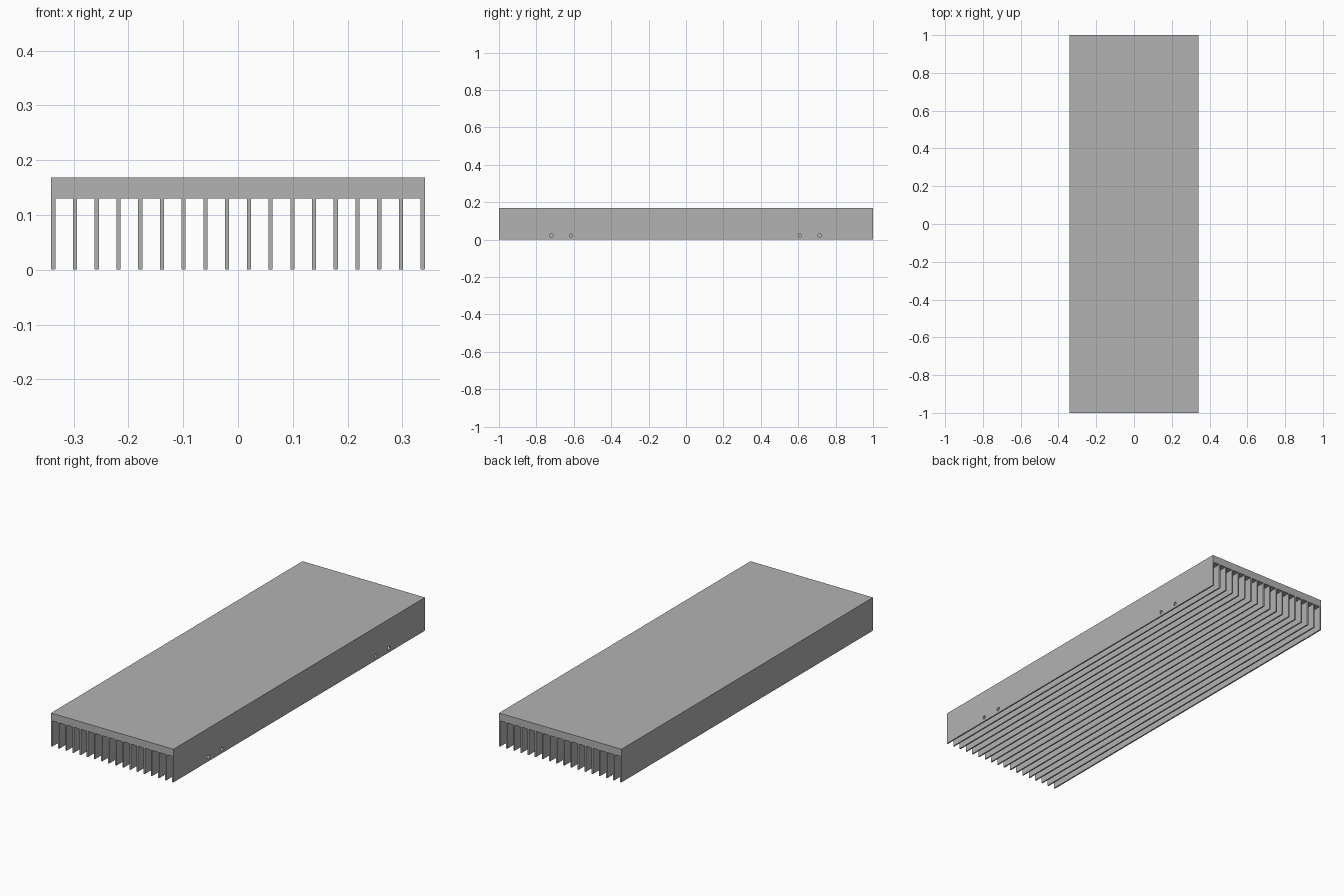
import bpy, bmesh, math
from mathutils import Matrix

cube = bpy.data.objects.get("Cube")
if cube:
    bpy.data.objects.remove(cube, do_unlink=True)

HALF_W, LENGTH, TOP, ROOT = 0.341, 2.0, 0.168, 0.13
FINS, FIN_T, EASE = 18, 0.0075, 0.0012
PITCH = (2 * HALF_W - FIN_T) / (FINS - 1)

# Bare aluminium
metal = bpy.data.materials.new("Grey metal")
metal.use_nodes = True
grey = (0.45, 0.45, 0.45, 1)
metal.diffuse_color = grey
metal.node_tree.nodes["Principled BSDF"].inputs["Base Color"].default_value = grey


def make_object(name, bm):
    bmesh.ops.recalc_face_normals(bm, faces=bm.faces[:])
    mesh = bpy.data.meshes.new(name)
    bm.to_mesh(mesh)
    bm.free()
    mesh.materials.append(metal)
    obj = bpy.data.objects.new(name, mesh)
    bpy.context.collection.objects.link(obj)
    return obj


# Comb-shaped extrusion: thick plate with eased fin tips and gap corners
profile = [(HALF_W, TOP), (-HALF_W, TOP)]
for i in range(FINS):
    left = -HALF_W + i * PITCH
    right = left + FIN_T
    if i > 0:
        profile += [(left - EASE, ROOT), (left, ROOT - EASE)]
    profile += [(left, EASE), (left + EASE, 0), (right - EASE, 0), (right, EASE)]
    if i < FINS - 1:
        profile += [(right, ROOT - EASE), (right + EASE, ROOT)]

bm = bmesh.new()
face = bm.faces.new([bm.verts.new((x, -LENGTH / 2, z)) for x, z in profile])
end = bmesh.ops.extrude_face_region(bm, geom=[face])
end_verts = [g for g in end["geom"] if isinstance(g, bmesh.types.BMVert)]
bmesh.ops.translate(bm, verts=end_verts, vec=(0, LENGTH, 0))
heat_sink = make_object("finned_heat_sink", bm)

# Screw holes through the outer left fin
bm = bmesh.new()
for y in (-0.72, -0.615, 0.61, 0.715):
    place = Matrix.Translation((HALF_W, y, 0.022)) @ Matrix.Rotation(math.pi / 2, 4, "Y")
    bmesh.ops.create_cone(bm, cap_ends=True, segments=24, radius1=0.009,
                          radius2=0.009, depth=0.03, matrix=place)
drill = make_object("screw_hole_cutter", bm)
drill.hide_render = True
drill.hide_viewport = True

cut = heat_sink.modifiers.new("Screw holes", "BOOLEAN")
cut.operation = "DIFFERENCE"
cut.solver = "EXACT"
cut.object = drill
